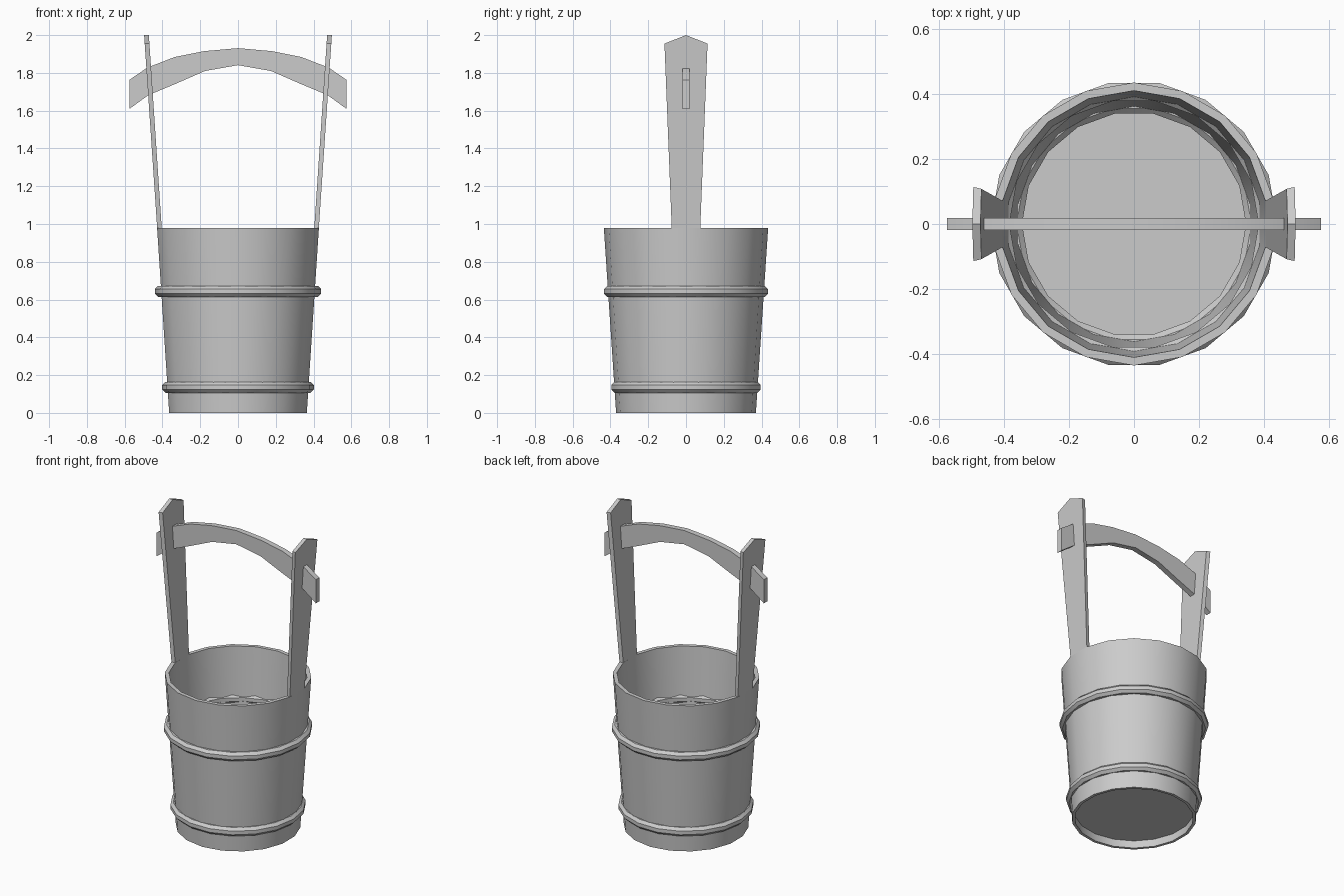
import bpy, bmesh, math

if "Cube" in bpy.data.objects:
    bpy.data.objects.remove(bpy.data.objects["Cube"], do_unlink=True)

wood = bpy.data.materials.new("grey_wood")
wood.use_nodes = True
GREY = (0.6, 0.6, 0.6, 1)
wood.diffuse_color = GREY
wood.node_tree.nodes["Principled BSDF"].inputs["Base Color"].default_value = GREY

SIDES = 18
STEP = 2 * math.pi / SIDES
RIM = 0.98


def make_object(name, bm):
    bmesh.ops.recalc_face_normals(bm, faces=bm.faces)
    mesh = bpy.data.meshes.new(name)
    bm.to_mesh(mesh)
    bm.free()
    obj = bpy.data.objects.new(name, mesh)
    obj.data.materials.append(wood)
    bpy.context.collection.objects.link(obj)
    bpy.ops.object.select_all(action='DESELECT')
    obj.select_set(True)
    bpy.context.view_layer.objects.active = obj
    bpy.ops.object.shade_smooth_by_angle(angle=math.radians(30))
    return obj


def lathe(name, profile, turn):
    """Spin a closed (radius, z) profile into a faceted ring."""
    bm = bmesh.new()
    rings = []
    for i in range(SIDES):
        a = i * STEP + turn
        rings.append([bm.verts.new((r * math.cos(a), r * math.sin(a), z))
                      for r, z in profile])
    n = len(profile)
    for i in range(SIDES):
        a, b = rings[i], rings[(i + 1) % SIDES]
        for j in range(n):
            k = (j + 1) % n
            bm.faces.new((a[j], b[j], b[k], a[k]))
    return make_object(name, bm)


def slab(name, front, back):
    """Join two matching outlines into a solid board."""
    bm = bmesh.new()
    f = [bm.verts.new(p) for p in front]
    b = [bm.verts.new(p) for p in back]
    bm.faces.new(f)
    bm.faces.new(b)
    for i in range(len(f)):
        k = (i + 1) % len(f)
        bm.faces.new((f[i], f[k], b[k], b[i]))
    return make_object(name, bm)


# Tapered bucket wall, with a flat stave facing each side
lathe("bucket_wall", [(0.37, 0), (0.435, RIM), (0.41, RIM), (0.352, 0)], STEP / 2)

# Recessed floor
bm = bmesh.new()
for z in (0.05, 0.1):
    bm.faces.new([bm.verts.new((0.36 * math.cos((i + 0.5) * STEP),
                                0.36 * math.sin((i + 0.5) * STEP), z))
                  for i in range(SIDES)])
make_object("bucket_floor", bm)

# Two hoops, turned half a facet against the wall
for name, radius, height in (("lower_hoop", 0.373, 0.135), ("upper_hoop", 0.412, 0.643)):
    section = [(radius + 0.031 * math.cos((j + 0.5) * math.pi / 4),
                height + 0.031 * math.sin((j + 0.5) * math.pi / 4)) for j in range(8)]
    lathe(name, section, 0)

# Pair of uprights that continue the side staves and flare to a pointed top
for name, side in (("left_upright", 1), ("right_upright", -1)):
    outlines = []
    for x0, x1, base, top in ((0.428, 0.497, 0.0755, 0.114), (0.404, 0.472, 0.071, 0.108)):
        shape = [(-base, RIM), (base, RIM), (top, 1.955), (0, 2), (-top, 1.955)]
        outlines.append([(side * (x0 + (x1 - x0) * (z - RIM) / (2 - RIM)), y, z)
                         for y, z in shape])
    slab(name, *outlines)

# Arched carrying handle that passes through both uprights
upper = [(0, 1.931), (0.18, 1.915), (0.335, 1.884), (0.48, 1.828), (0.575, 1.763)]
lower = [(0, 1.841), (0.175, 1.81), (0.335, 1.74), (0.475, 1.682), (0.575, 1.609)]
arch = [(-x, z) for x, z in reversed(upper)] + upper[1:]
arch += lower[::-1] + [(-x, z) for x, z in lower[1:]]
slab("carrying_handle", [(x, -0.018, z) for x, z in arch], [(x, 0.018, z) for x, z in arch])
